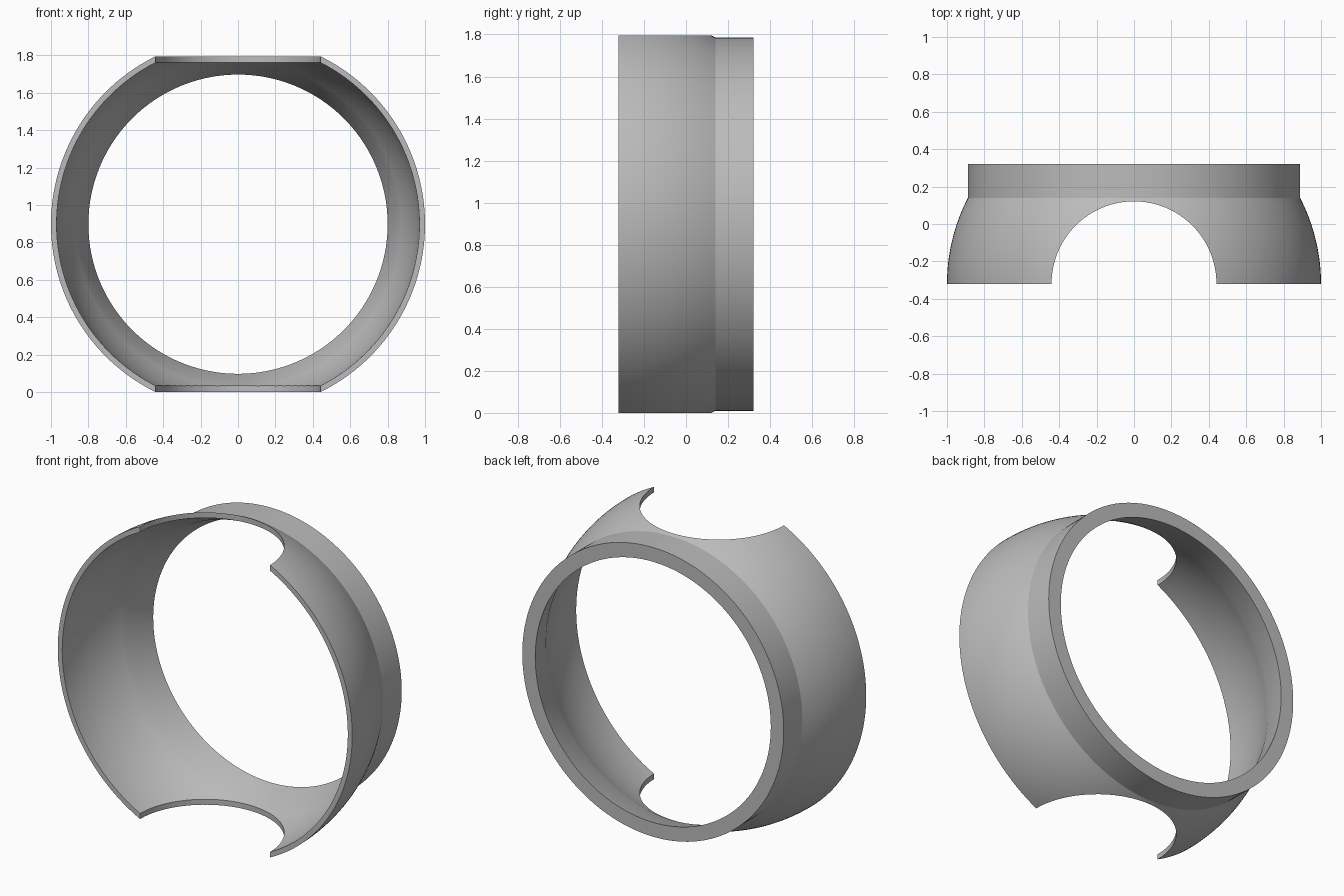
import bpy
import bmesh
from math import sin, cos, pi, sqrt, radians

if "Cube" in bpy.data.objects:
    bpy.data.objects.remove(bpy.data.objects["Cube"])

FRONT, STEP, BACK = -0.32, 0.14, 0.32
NOTCH = 0.441
MID_Z = sqrt(1 - NOTCH ** 2)
SEGMENTS, ARC_STEPS = 160, 14

grey = bpy.data.materials.new("plain_grey")
grey.use_nodes = True
colour = (0.5, 0.5, 0.5, 1)
grey.diffuse_color = colour
grey.node_tree.nodes["Principled BSDF"].inputs["Base Color"].default_value = colour


def dome_arc(radius):
    """Spherical profile (radius, y) from the front rim to the collar."""
    ys = [FRONT + (STEP - FRONT) * i / ARC_STEPS for i in range(ARC_STEPS + 1)]
    return [(sqrt(radius ** 2 - (y - FRONT) ** 2), y) for y in ys]


def lathe(name, profile):
    """Revolve a closed (radius, y) profile around the y axis."""
    bm = bmesh.new()
    rings = []
    for i in range(SEGMENTS):
        a = 2 * pi * i / SEGMENTS
        rings.append([bm.verts.new((r * cos(a), y, MID_Z + r * sin(a))) for r, y in profile])
    for i, ring in enumerate(rings):
        following = rings[(i + 1) % SEGMENTS]
        for j in range(len(profile)):
            k = (j + 1) % len(profile)
            bm.faces.new((ring[j], ring[k], following[k], following[j]))
    bmesh.ops.recalc_face_normals(bm, faces=bm.faces)
    mesh = bpy.data.meshes.new(name)
    bm.to_mesh(mesh)
    bm.free()
    obj = bpy.data.objects.new(name, mesh)
    bpy.context.collection.objects.link(obj)
    mesh.materials.append(grey)
    return obj


# Domed shell, straight rear collar and tapered inner seat
outer = dome_arc(1.0)
inner = dome_arc(0.97)
collar = [(outer[-1][0], BACK), (0.80, BACK)]
shell = lathe("ring_shell", outer + collar + inner[::-1])

# Vertical cutter for the round notches at top and bottom
bpy.ops.mesh.primitive_cylinder_add(vertices=128, radius=NOTCH, depth=3,
                                    location=(0, FRONT, MID_Z))
cutter = bpy.context.object
cutter.name = "notch_cutter"
cutter.data.materials.append(grey)

cut = shell.modifiers.new("notches", "BOOLEAN")
cut.operation = "DIFFERENCE"
cut.solver = "EXACT"
cut.object = cutter

bpy.ops.object.select_all(action="DESELECT")
shell.select_set(True)
bpy.context.view_layer.objects.active = shell
bpy.ops.object.modifier_apply(modifier=cut.name)
bpy.data.objects.remove(cutter)
bpy.ops.object.shade_smooth_by_angle(angle=radians(20))
